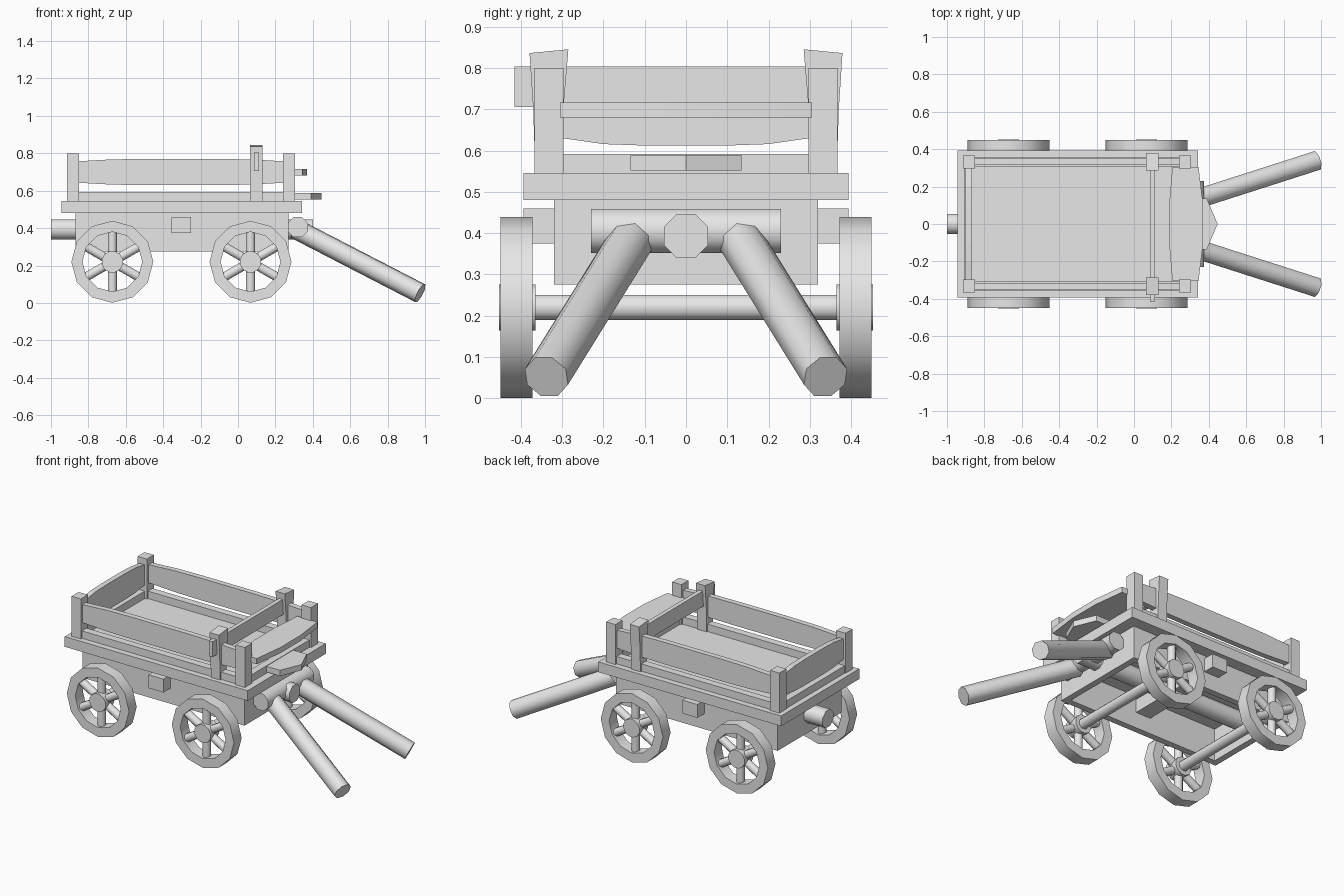
import bpy, bmesh, math
from mathutils import Vector, Matrix

cube = bpy.data.objects.get("Cube")
if cube:
    bpy.data.objects.remove(cube, do_unlink=True)

wood = bpy.data.materials.new("plain grey")
wood.use_nodes = True
GREY = (0.8, 0.8, 0.8, 1)
wood.diffuse_color = GREY
for node in wood.node_tree.nodes:
    if node.type == 'BSDF_PRINCIPLED':
        node.inputs["Base Color"].default_value = GREY


def finish(name, bm, smooth=False):
    bmesh.ops.recalc_face_normals(bm, faces=bm.faces)
    mesh = bpy.data.meshes.new(name)
    bm.to_mesh(mesh)
    bm.free()
    mesh.materials.append(wood)
    if smooth:
        mesh.shade_smooth()
        mesh.set_sharp_from_angle(angle=math.radians(50))
    ob = bpy.data.objects.new(name, mesh)
    bpy.context.collection.objects.link(ob)
    return ob


def box(name, x, y, z):
    """Box from three (min, max) ranges."""
    bm = bmesh.new()
    bmesh.ops.create_cube(bm, size=1)
    for v in bm.verts:
        v.co = [r[0] if c < 0 else r[1] for c, r in zip(v.co, (x, y, z))]
    return finish(name, bm)


def rod(name, a, b, radius, sides=8):
    """Straight round bar between two points."""
    a, b = Vector(a), Vector(b)
    axis = b - a
    turn = axis.to_track_quat('Z', 'Y').to_matrix().to_4x4()
    bm = bmesh.new()
    bmesh.ops.create_cone(bm, cap_ends=True, segments=sides, radius1=radius,
                          radius2=radius, depth=axis.length,
                          matrix=Matrix.Translation((a + b) / 2) @ turn
                          @ Matrix.Rotation(math.pi / sides, 4, 'Z'))
    return finish(name, bm, True)


def slab(name, outline, offset, smooth=False):
    """Flat outline pushed along an offset."""
    bm = bmesh.new()
    face = bm.faces.new([bm.verts.new(p) for p in outline])
    new = bmesh.ops.extrude_face_region(bm, geom=[face], use_keep_orig=True)
    moved = [g for g in new["geom"] if isinstance(g, bmesh.types.BMVert)]
    bmesh.ops.translate(bm, verts=moved, vec=offset)
    return finish(name, bm, smooth)


def bowed_outline(lo, hi, mid, end_half, mid_half):
    """Plank outline that swells toward its middle, as (along, height)."""
    steps = [i / 6 for i in range(7)]
    top = [(lo + (hi - lo) * t,
            end_half + (mid_half - end_half) * min(1, 1.6 * math.sin(math.pi * t)))
           for t in steps]
    return [(s, mid + h) for s, h in top] + [(s, mid - h) for s, h in reversed(top)]


def rim(name, x, z, y0, y1, outer, inner, sides=12):
    """Wheel rim with a rectangular section."""
    bm = bmesh.new()
    rings = []
    for i in range(sides):
        a = math.tau * i / sides
        rings.append([bm.verts.new((x + r * math.cos(a), y, z + r * math.sin(a)))
                      for r, y in ((outer, y0), (outer, y1), (inner, y1), (inner, y0))])
    for i in range(sides):
        p, q = rings[i], rings[(i + 1) % sides]
        for k in range(4):
            m = (k + 1) % 4
            bm.faces.new((p[k], p[m], q[m], q[k]))
    return finish(name, bm, True)


def span(s, a, b):
    return (min(s * a, s * b), max(s * a, s * b))


SIDES = (("left", 1), ("right", -1))
AXLES = (("front", 0.067), ("back", -0.672))
HUB_Z = 0.22

# Deck and the open-bottomed frame below it
box("deck", (-0.945, 0.343), (-0.393, 0.393), (0.48, 0.545))
box("frame_front", (0.23, 0.27), (-0.32, 0.32), (0.275, 0.48))
box("frame_back", (-0.87, -0.83), (-0.32, 0.32), (0.275, 0.48))
for side, s in SIDES:
    box("frame_side_" + side, (-0.87, 0.27), span(s, 0.28, 0.32), (0.275, 0.48))
box("cross_beam", (-0.355, -0.25), (-0.393, 0.393), (0.375, 0.46))

# Central log, hitch bar and shafts
rod("central_log", (-1, 0, 0.393), (0.4, 0, 0.393), 0.058)
rod("hitch_bar", (0.32, -0.23, 0.405), (0.32, 0.23, 0.405), 0.058)
for side, s in SIDES:
    rod("shaft_" + side, (0.31, s * 0.125, 0.395), (0.974, s * 0.338, 0.052), 0.056)

# Wheels and axles
for place, x in AXLES:
    rod("axle_" + place, (x, -0.4, HUB_Z), (x, 0.4, HUB_Z), 0.033)
    for side, s in SIDES:
        tag = place + "_" + side
        rim("wheel_rim_" + tag, x, HUB_Z, s * 0.372, s * 0.449, 0.219, 0.16)
        rod("hub_" + tag, (x, s * 0.365, HUB_Z), (x, s * 0.453, HUB_Z), 0.058, 12)
        for k in range(6):
            a = math.radians(30 + 60 * k)
            c, h = math.cos(a), math.sin(a)
            rod(f"spoke_{tag}_{k + 1}", (x + 0.04 * c, s * 0.41, HUB_Z + 0.04 * h),
                (x + 0.17 * c, s * 0.41, HUB_Z + 0.17 * h), 0.026)

# Corner posts, flared middle posts, side rails and bowed side boards
for side, s in SIDES:
    for place, x in (("front", 0.24), ("back", -0.915)):
        box(f"post_{place}_{side}", (x, x + 0.065), span(s, 0.297, 0.367), (0.545, 0.8))
    flare = [(0.3, 0.545), (0.365, 0.545), (0.37, 0.7), (0.379, 0.836), (0.285, 0.845),
             (0.297, 0.7)]
    slab("middle_post_" + side, [(0.065, s * y, z) for y, z in flare], (0.065, 0, 0))
    box("side_rail_" + side, (-0.86, 0.25), span(s, 0.308, 0.355), (0.545, 0.592))
    slab("side_board_" + side,
         [(x, s * 0.315, z) for x, z in bowed_outline(-0.86, 0.25, 0.7, 0.057, 0.07)],
         (0, s * 0.035, 0))

# End rails, back board and the bar through the middle posts
box("back_rail", (-0.91, -0.865), (-0.3, 0.3), (0.545, 0.592))
box("front_rail", (0.25, 0.295), (-0.3, 0.3), (0.545, 0.592))
slab("back_board",
     [(-0.9, y, z) for y, z in bowed_outline(-0.3, 0.3, 0.695, 0.065, 0.083)],
     (0.033, 0, 0))
box("cross_bar", (0.085, 0.112), (-0.415, 0.31), (0.705, 0.803))

# Seat and footboard
seat = [(0.205, -0.305), (0.345, -0.305), (0.37, -0.1), (0.37, 0.1),
        (0.345, 0.305), (0.205, 0.305), (0.188, 0.1), (0.188, -0.1)]
slab("seat", [(x, y, 0.68) for x, y in seat], (0, 0, 0.036), True)
foot = [(0.27, -0.135), (0.39, -0.135), (0.447, 0), (0.39, 0.135), (0.27, 0.135)]
slab("footboard", [(x, y, 0.552) for x, y in foot], (0, 0, 0.037))
